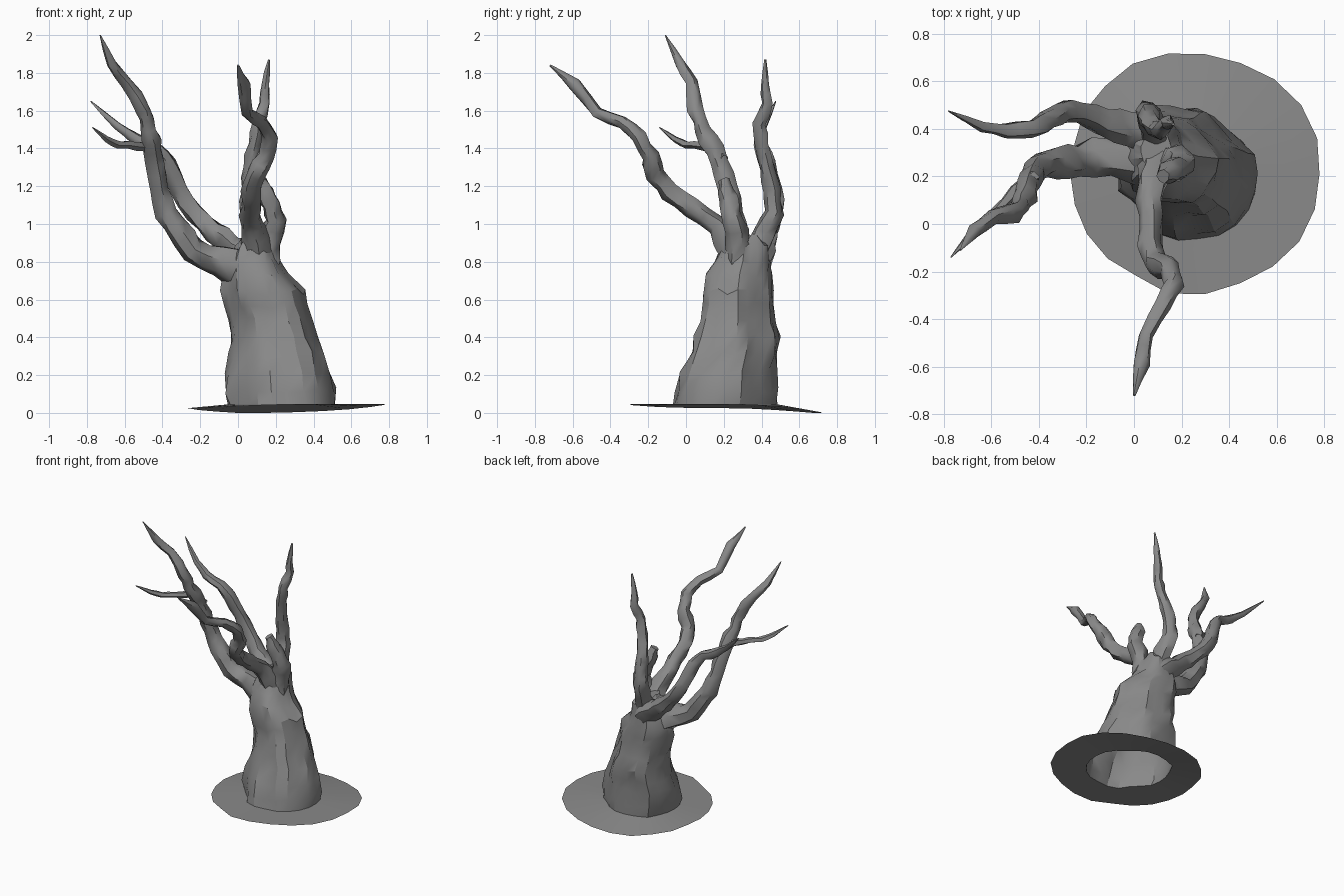
import bpy, math, random
from mathutils import Vector

random.seed(4)
bark = bpy.data.materials.new("dark_bark")
bark.diffuse_color = (0.25, 0.25, 0.25, 1)


def make(name, verts, faces, angle=45):
    me = bpy.data.meshes.new(name)
    me.from_pydata([tuple(v) for v in verts], [], faces)
    me.update()
    me.materials.append(bark)
    ob = bpy.data.objects.new(name, me)
    bpy.context.collection.objects.link(ob)
    bpy.ops.object.select_all(action='DESELECT')
    ob.select_set(True)
    bpy.context.view_layer.objects.active = ob
    bpy.ops.object.shade_smooth_by_angle(angle=math.radians(angle))
    return ob


def bridge(rings, n):
    return [(r * n + i, r * n + (i + 1) % n, (r + 1) * n + (i + 1) % n, (r + 1) * n + i)
            for r in range(rings - 1) for i in range(n)]


def branch(name, path, n=7):
    """Gnarled tapering limb; path rows are x, y, z, radius."""
    rows = []
    for a, b in zip(path, path[1:]):  # a jittered knot halfway along each stretch
        a, b = Vector(a), Vector(b)
        mid = (a + b) / 2
        rows += [a, mid + Vector([random.uniform(-0.12, 0.12) * mid[3] for _ in range(4)])]
    rows.append(Vector(path[-1]))
    pts = [r.to_3d() for r in rows]
    verts, side = [], Vector((0.3, 1, 0.2))
    for k, p in enumerate(pts):
        t = (pts[min(k + 1, len(pts) - 1)] - pts[max(k - 1, 0)]).normalized()
        side = (side - t * side.dot(t)).normalized()
        up = t.cross(side)
        for i in range(n):
            a = math.tau * i / n
            r = rows[k][3] * random.uniform(0.85, 1.17)
            verts.append(p + (side * math.cos(a) + up * math.sin(a)) * r)
    faces = bridge(len(rows), n)
    faces.append(tuple(range((len(rows) - 1) * n, len(rows) * n)))
    return make(name, verts, faces, 50)


# Trunk: stacked lobed sections (z, x min, x max, y min, y max, diagonal squash)
sections = [
    (0.03, -0.06, 0.52, -0.06, 0.48, 0.05), (0.12, -0.07, 0.51, -0.05, 0.48, 0.06),
    (0.22, -0.07, 0.49, -0.03, 0.48, 0.08), (0.31, -0.05, 0.45, 0.03, 0.49, 0.10),
    (0.40, -0.03, 0.41, 0.05, 0.49, 0.12), (0.49, -0.04, 0.38, 0.08, 0.47, 0.12),
    (0.57, -0.06, 0.36, 0.09, 0.46, 0.11), (0.64, -0.08, 0.34, 0.09, 0.46, 0.10),
    (0.72, -0.08, 0.27, 0.11, 0.46, 0.08), (0.80, -0.05, 0.22, 0.15, 0.45, 0.04),
    (0.87, -0.02, 0.20, 0.18, 0.44, 0), (0.93, 0.03, 0.16, 0.21, 0.39, 0)]
N = 22
verts = []
for z, x0, x1, y0, y1, sq in sections:
    for i in range(N):
        a = math.tau * i / N
        m = (1 - sq * math.sin(2 * a) + 0.035 * math.sin(6 * a + 3 * z)
             + random.uniform(-0.05, 0.05))
        verts.append(((x0 + x1) / 2 + (x1 - x0) / 2 * math.cos(a) * m,
                      (y0 + y1) / 2 + (y1 - y0) / 2 * math.sin(a) * m,
                      z + (random.uniform(-0.02, 0.02) if z > 0.05 else 0.015)))
faces = bridge(len(sections), N)
faces.append(tuple(range((len(sections) - 1) * N, len(sections) * N)))
make("trunk", verts, faces, 28)
base = verts[:N]

# Ground skirt: thin sheet around an open trunk base, sagging toward back and left
rim = [(0.78, 0.11), (0.78, 0.34), (0.71, 0.49), (0.65, 0.58), (0.40, 0.70), (0.19, 0.73),
       (-0.02, 0.67), (-0.20, 0.51), (-0.27, 0.27), (-0.265, 0.12), (-0.17, -0.11),
       (0.13, -0.29), (0.25, -0.31), (0.54, -0.22), (0.71, -0.06)]


def rim_hit(p):
    """Project a base point outward from the centre onto the rim polygon."""
    c = Vector((0.24, 0.21))
    d = (Vector(p[:2]) - c).normalized()
    for a, b in zip(rim, rim[1:] + rim[:1]):
        a, e = Vector(a) - c, Vector(b) - Vector(a)
        den = d.x * e.y - d.y * e.x
        if abs(den) < 1e-9:
            continue
        t, s = (a.x * e.y - a.y * e.x) / den, (a.x * d.y - a.y * d.x) / den
        if t > 0 and -1e-6 <= s <= 1.000001:
            q = c + d * t
            z = 0.046 + 0.04 * min(0, q.x - 0.26) - 0.16 * max(0, q.y - 0.2) ** 2
            return (q.x, q.y, max(0, z))


outer = [rim_hit(p) for p in base]
make("ground_skirt", outer + list(base), bridge(2, N))

# Limbs
branch("tall_left_branch", [
    (0.05, 0.29, 0.74, 0.11), (-0.10, 0.28, 0.80, 0.085), (-0.24, 0.26, 0.86, 0.070),
    (-0.34, 0.25, 1.00, 0.062), (-0.40, 0.24, 1.13, 0.055), (-0.43, 0.20, 1.26, 0.05),
    (-0.45, 0.15, 1.39, 0.05), (-0.48, 0.09, 1.50, 0.042), (-0.495, 0.05, 1.60, 0.04),
    (-0.59, 0.03, 1.75, 0.033), (-0.67, -0.03, 1.85, 0.028), (-0.73, -0.11, 2.0, 0.003)])
branch("left_twig", [
    (-0.42, 0.20, 1.34, 0.03), (-0.50, 0.14, 1.41, 0.028), (-0.58, 0.05, 1.42, 0.022),
    (-0.64, 0.00, 1.42, 0.02), (-0.70, -0.06, 1.45, 0.018), (-0.77, -0.14, 1.51, 0.003)], 5)
branch("back_left_branch", [
    (0.08, 0.37, 0.80, 0.085), (-0.03, 0.40, 0.88, 0.07), (-0.13, 0.42, 0.96, 0.06),
    (-0.23, 0.47, 1.06, 0.05), (-0.31, 0.47, 1.18, 0.045), (-0.37, 0.43, 1.32, 0.042),
    (-0.43, 0.40, 1.40, 0.036), (-0.54, 0.39, 1.45, 0.03), (-0.64, 0.41, 1.52, 0.022),
    (-0.78, 0.475, 1.65, 0.003)])
branch("front_branch", [
    (0.10, 0.26, 0.86, 0.09), (0.07, 0.17, 0.99, 0.06), (0.07, 0.03, 1.09, 0.052),
    (0.07, -0.09, 1.17, 0.052), (0.09, -0.17, 1.26, 0.05), (0.15, -0.19, 1.36, 0.047),
    (0.17, -0.25, 1.46, 0.040), (0.12, -0.34, 1.54, 0.034), (0.05, -0.47, 1.59, 0.031),
    (0.03, -0.59, 1.74, 0.034), (0.00, -0.72, 1.84, 0.006)])
branch("back_branch", [
    (0.10, 0.35, 0.82, 0.08), (0.08, 0.41, 0.95, 0.06), (0.06, 0.47, 1.06, 0.05),
    (0.06, 0.46, 1.18, 0.045), (0.07, 0.43, 1.30, 0.04), (0.09, 0.40, 1.42, 0.036),
    (0.11, 0.39, 1.53, 0.035), (0.14, 0.43, 1.64, 0.028), (0.145, 0.42, 1.74, 0.022),
    (0.165, 0.42, 1.87, 0.006)])
branch("broken_stub", [
    (0.12, 0.29, 0.78, 0.09), (0.17, 0.27, 0.90, 0.065), (0.20, 0.25, 1.02, 0.055),
    (0.18, 0.23, 1.10, 0.052), (0.14, 0.21, 1.17, 0.048), (0.12, 0.20, 1.23, 0.03)])
